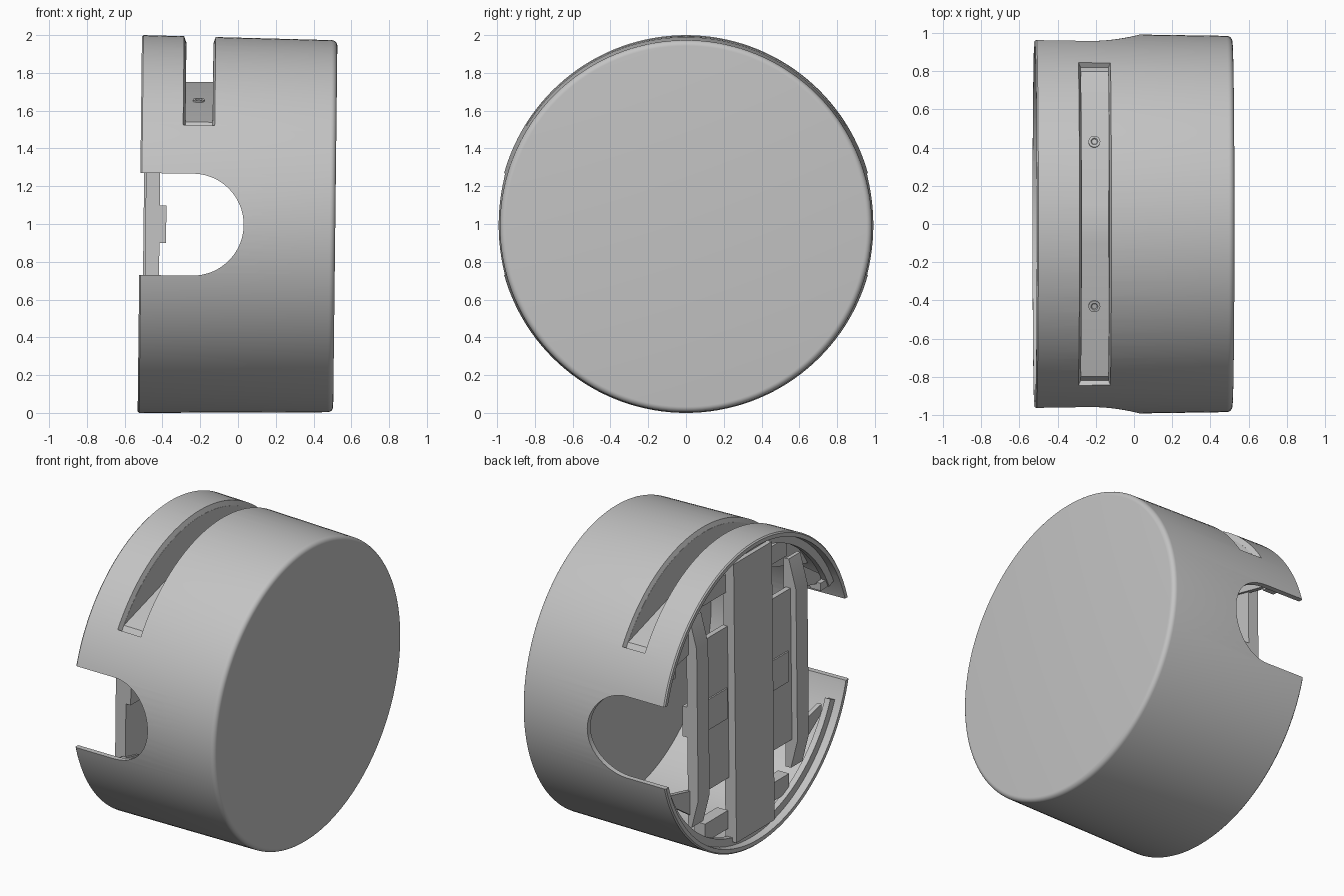
import bpy, bmesh, math
from mathutils import Matrix

if "Cube" in bpy.data.objects:
    bpy.data.objects.remove(bpy.data.objects["Cube"], do_unlink=True)

grey = bpy.data.materials.new("plain_grey")
grey.use_nodes = True
grey.diffuse_color = (0.55, 0.55, 0.55, 1)
grey.node_tree.nodes["Principled BSDF"].inputs["Base Color"].default_value = (0.55, 0.55, 0.55, 1)

# The drum lies along x and leans very slightly
LEAN = Matrix.Translation((0, 0, 0.994)) @ Matrix.Rotation(0.0115, 4, "Y")
parts = []


def finish(name, bm, keep=True):
    bmesh.ops.remove_doubles(bm, verts=bm.verts, dist=1e-5)
    bmesh.ops.recalc_face_normals(bm, faces=bm.faces)
    mesh = bpy.data.meshes.new(name)
    bm.to_mesh(mesh)
    bm.free()
    obj = bpy.data.objects.new(name, mesh)
    bpy.context.collection.objects.link(obj)
    mesh.materials.append(grey)
    if keep:
        parts.append(obj)
    return obj


def lathe(name, profile, start=0, end=360, segs=144, keep=True):
    """Turn a closed (x, radius) profile about x; angles run from +z to +y."""
    bm = bmesh.new()
    full = end - start == 360
    rings = []
    for i in range(segs if full else segs + 1):
        a = math.radians(start + (end - start) * i / segs)
        rings.append([bm.verts.new((x, r * math.sin(a), r * math.cos(a))) for x, r in profile])
    n = len(profile)
    pairs = list(zip(rings, rings[1:])) + ([(rings[-1], rings[0])] if full else [])
    for p, q in pairs:
        for j in range(n):
            k = (j + 1) % n
            if profile[j][1] or profile[k][1]:
                bm.faces.new((p[j], p[k], q[k], q[j]))
    if not full:
        bm.faces.new(rings[0])
        bm.faces.new(rings[-1])
    return finish(name, bm, keep)


def prism(name, points, axis, low, high, keep=True):
    """Extrude a 2D outline along x (points are y, z) or y (points are x, z)."""
    bm = bmesh.new()
    def place(p, d):
        return (d, p[0], p[1]) if axis == "x" else (p[0], d, p[1])
    a = [bm.verts.new(place(p, low)) for p in points]
    b = [bm.verts.new(place(p, high)) for p in points]
    bm.faces.new(a)
    bm.faces.new(b)
    for i in range(len(a)):
        j = (i + 1) % len(a)
        bm.faces.new((a[i], a[j], b[j], b[i]))
    return finish(name, bm, keep)


def box(name, x, y, z):
    return prism(name, [(y[0], z[0]), (y[1], z[0]), (y[1], z[1]), (y[0], z[1])], "x", *x)


def cut(target, cutter):
    mod = target.modifiers.new("cut", "BOOLEAN")
    mod.operation, mod.solver, mod.object = "DIFFERENCE", "EXACT", cutter
    bpy.context.view_layer.objects.active = target
    bpy.ops.object.modifier_apply(modifier=mod.name)
    bpy.data.objects.remove(cutter, do_unlink=True)


# Drum shell with a rounded closed end
fillet = [(0.485 + 0.03 * math.sin(t), 0.955 + 0.03 * math.cos(t))
          for t in [math.radians(15 * i) for i in range(7)]]
shell = lathe("drum_shell", [(-0.52, 0), (-0.52, 0.992), (-0.512, 1.0)] + fillet + [(0.515, 0)])

# Hollow inside, leaving a housing below the top slot
cavity = lathe("cavity", [(-0.6, 0), (-0.6, 0.968), (0.48, 0.95), (0.48, 0)], keep=False)
def roof(half, eave, ridge):
    return [(-half, eave), (-0.1, ridge), (0.1, ridge), (half, eave), (half, 1.2), (-half, 1.2)]
cut(cavity, prism("housing", roof(0.87, 0.48, 0.715), "x", -0.32, -0.105, False))
cut(shell, cavity)

# Top slot with sloping floor and flared lips
cut(shell, prism("slot", roof(0.84, 0.53, 0.755), "x", -0.284, -0.141, False))
cut(shell, lathe("slot_lip", [(-0.285, 0.965), (-0.309, 1.03), (-0.116, 1.03), (-0.14, 0.965)],
                 -58, 58, 72, False))

# U-shaped opening through both sides
arc = [math.radians(-90 + 5 * i) for i in range(37)]
u_shape = [(-0.7, -0.27)] + [(-0.24 + 0.27 * math.cos(t), 0.27 * math.sin(t)) for t in arc] + [(-0.7, 0.27)]
cut(shell, prism("side_opening", u_shape, "y", -1.3, 1.3, False))

# Ledge inside the rim, above and below the openings
for label, mid in (("upper", 0), ("lower", 180)):
    lathe(label + "_ledge", [(-0.47, 0.915), (-0.47, 0.965), (-0.43, 0.963), (-0.43, 0.915)],
          mid - 66, mid + 66, 72)

# Central upright
box("central_upright", (-0.5, -0.42), (-0.2, 0.2), (-0.92, 0.92))

for side, s in (("left", 1), ("right", -1)):
    def span(a, b):
        return (min(s * a, s * b), max(s * a, s * b))

    # Side bar with tapered ends, panel and clip
    prism(side + "_side_bar", [(-0.49, -0.5), (-0.49, 0.5), (-0.44, 0.69), (-0.415, 0.69),
                               (-0.415, -0.69), (-0.44, -0.69)], "y", *span(0.46, 0.58))
    box(side + "_panel", (-0.45, -0.415), span(0.19, 0.47), (-0.5, 0.5))
    box(side + "_panel_clip", (-0.46, -0.42), span(0.22, 0.42), (-0.1, 0.1))
    box(side + "_bar_catch", (-0.42, -0.38), span(0.48, 0.58), (-0.1, 0.1))

    # Gussets and ribs tying the bars to the shell
    for end, t in (("upper", 1), ("lower", -1)):
        prism(f"{side}_{end}_gusset", [(s * 0.46, t * 0.48), (s * 0.8, t * 0.4),
                                       (s * 0.8, t * 0.46), (s * 0.46, t * 0.69)], "x", -0.43, -0.4)
        z = sorted((t * 0.72, t * 0.84))
        box(f"{side}_{end}_rib", (-0.44, -0.36), span(0.2, 0.44), z)
    box(side + "_wall_tab", (-0.46, -0.38), span(0.76, 0.86), (0.37, 0.42))

    # Screw in the sloping slot floor
    screw = lathe(side + "_slot_screw", [(0, 0), (0, 0.031), (0.008, 0.031), (0.008, 0.018),
                                         (0.003, 0.014), (0.003, 0)], segs=24)
    tilt = math.atan2(0.225, 0.74)
    screw.data.transform(Matrix.Translation((-0.215, s * 0.43, 0.655))
                         @ Matrix.Rotation(-s * tilt, 4, "X") @ Matrix.Rotation(-math.pi / 2, 4, "Y"))

# Lean everything together and shade the curves smooth
bpy.ops.object.select_all(action="DESELECT")
for obj in parts:
    obj.data.transform(LEAN)
    obj.data.materials.clear()
    obj.data.materials.append(grey)
    obj.select_set(True)
bpy.context.view_layer.objects.active = shell
bpy.ops.object.shade_smooth_by_angle(angle=math.radians(30))
